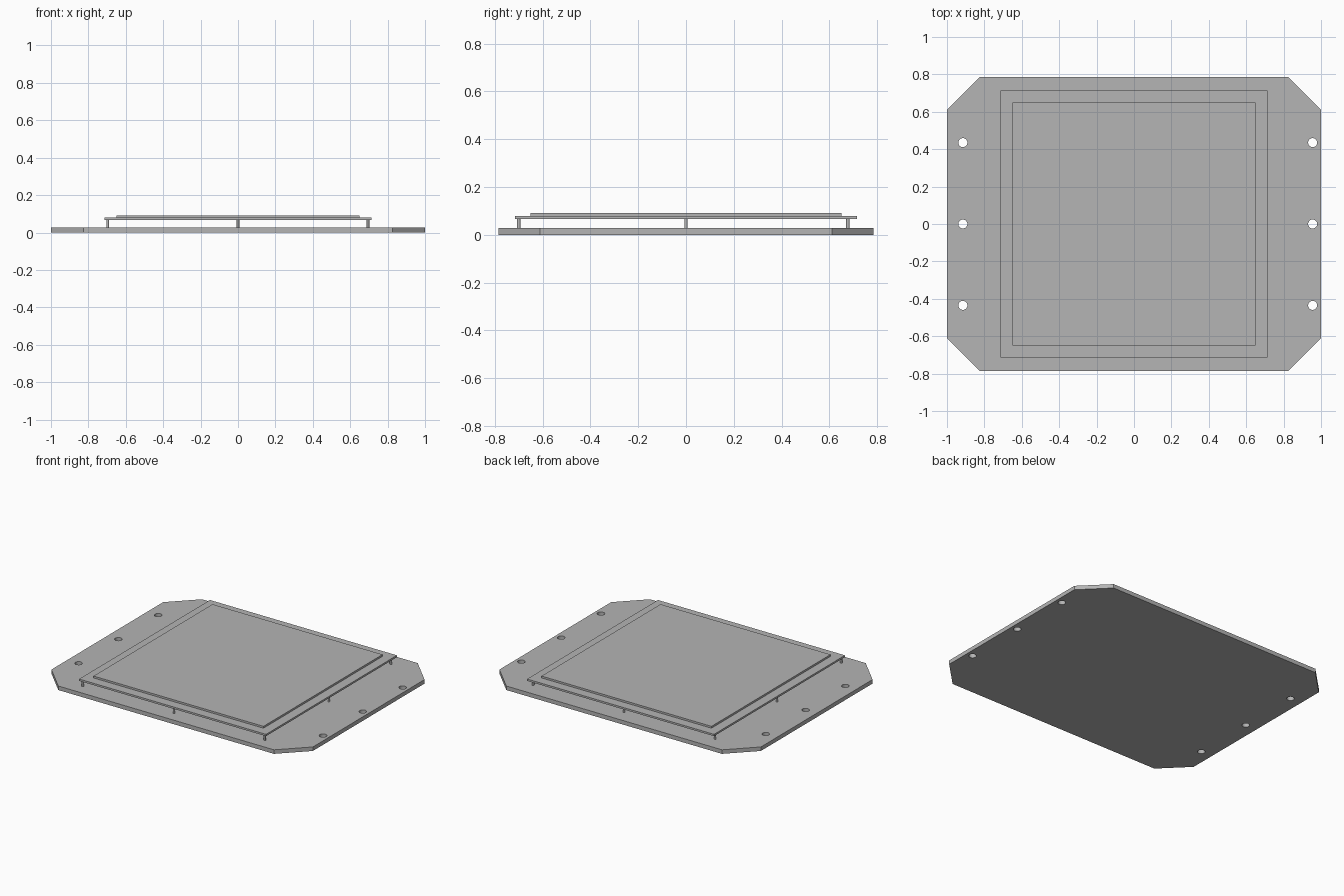
import bpy
import bmesh

cube = bpy.data.objects.get("Cube")
if cube:
    bpy.data.objects.remove(cube, do_unlink=True)

# Single grey finish
GREY = (0.46, 0.46, 0.46, 1.0)
grey = bpy.data.materials.new("plain grey")
grey.use_nodes = True
grey.diffuse_color = GREY
grey.node_tree.nodes["Principled BSDF"].inputs["Base Color"].default_value = GREY

BASE_TOP, PANEL_LOW, PANEL_MID, PANEL_TOP = 0.028, 0.066, 0.079, 0.092


def finish(name, bm):
    """Turn a bmesh into a named grey object."""
    bmesh.ops.recalc_face_normals(bm, faces=bm.faces)
    mesh = bpy.data.meshes.new(name)
    bm.to_mesh(mesh)
    bm.free()
    mesh.materials.append(grey)
    obj = bpy.data.objects.new(name, mesh)
    bpy.context.collection.objects.link(obj)
    return obj


def slab(name, outline, low, high):
    """Extrude a flat outline between two heights."""
    bm = bmesh.new()
    face = bm.faces.new([bm.verts.new((x, y, low)) for x, y in outline])
    top = bmesh.ops.extrude_face_region(bm, geom=[face])["geom"]
    verts = [v for v in top if isinstance(v, bmesh.types.BMVert)]
    bmesh.ops.translate(bm, verts=verts, vec=(0, 0, high - low))
    return finish(name, bm)


def square(half):
    return [(-half, -half), (half, -half), (half, half), (-half, half)]


def cylinders(name, places, radius, low, high, sides):
    """Upright cylinders at the given places, in one object."""
    bm = bmesh.new()
    for x, y in places:
        made = bmesh.ops.create_cone(bm, cap_ends=True, segments=sides,
                                     radius1=radius, radius2=radius,
                                     depth=high - low)["verts"]
        bmesh.ops.translate(bm, verts=made, vec=(x, y, (low + high) / 2))
    return finish(name, bm)


def smooth(obj):
    bpy.ops.object.select_all(action="DESELECT")
    obj.select_set(True)
    bpy.context.view_layer.objects.active = obj
    bpy.ops.object.shade_smooth_by_angle()


# Base plate with clipped corners
W, D, CX, CY = 1.0, 0.785, 0.825, 0.61
base = slab("base_plate", [(-CX, -D), (CX, -D), (W, -CY), (W, CY),
                           (CX, D), (-CX, D), (-W, CY), (-W, -CY)], 0, BASE_TOP)

# Six through holes along the two sides
holes = [(x, y) for x in (-0.915, 0.955) for y in (-0.435, 0, 0.435)]
cutter = cylinders("hole_cutter", holes, 0.024, -0.05, 0.1, 32)
cutter.hide_render = True
cut = base.modifiers.new("holes", "BOOLEAN")
cut.operation = "DIFFERENCE"
cut.solver = "EXACT"
cut.object = cutter
bpy.context.view_layer.objects.active = base
base.select_set(True)
bpy.ops.object.modifier_apply(modifier=cut.name)
bpy.data.objects.remove(cutter, do_unlink=True)
smooth(base)

# Thin support posts around the panel edge
posts = [(x, y) for x in (-0.697, 0, 0.695) for y in (-0.7, 0, 0.677) if x or y]
smooth(cylinders("support_posts", posts, 0.007, BASE_TOP, PANEL_LOW, 16))

# Raised panel in two steps
slab("lower_panel", square(0.715), PANEL_LOW, PANEL_MID)
slab("upper_panel", square(0.65), PANEL_MID, PANEL_TOP)
